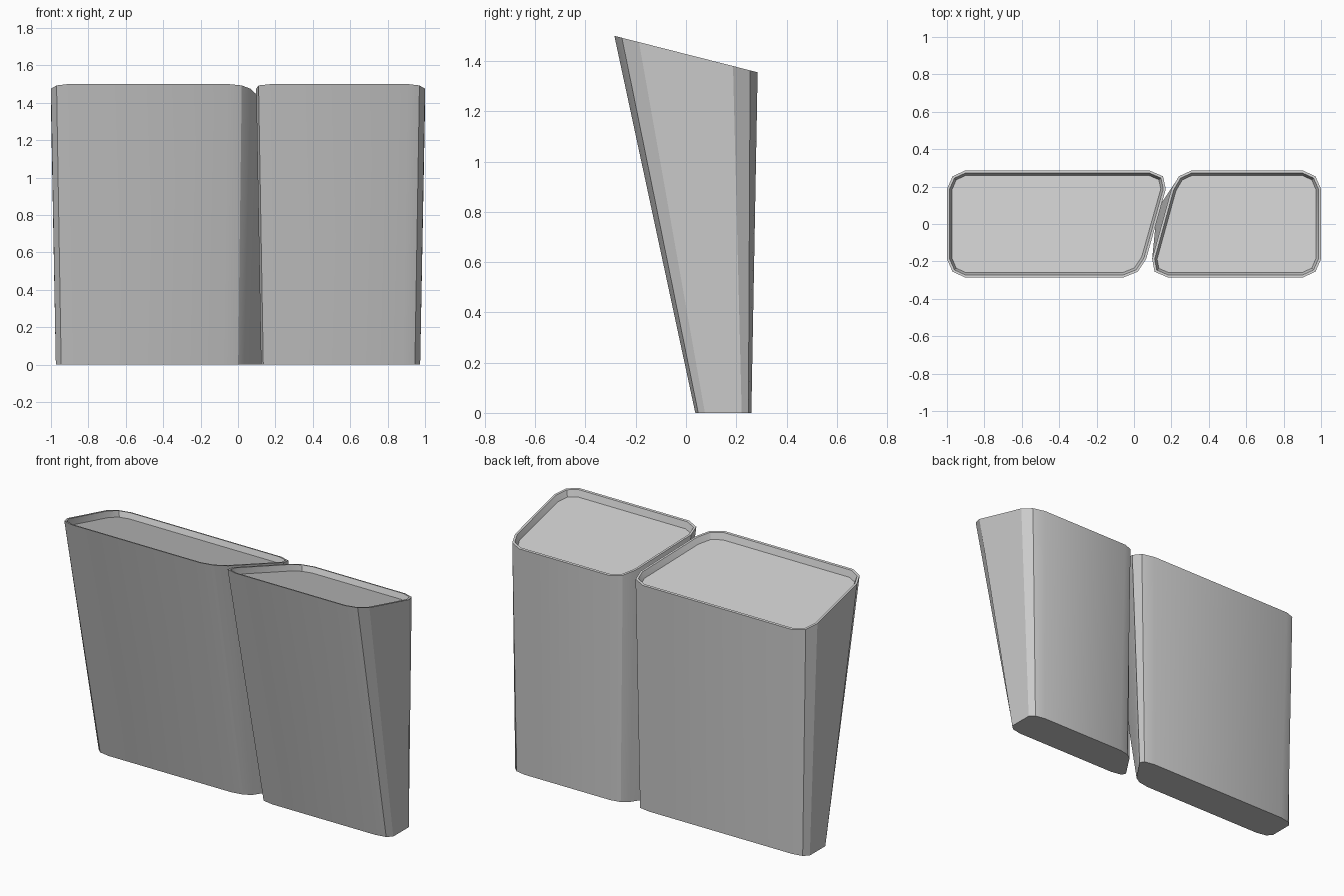
import bpy, bmesh, math
from mathutils import Vector

if "Cube" in bpy.data.objects:
    bpy.data.objects.remove(bpy.data.objects["Cube"])

Y_HALF = 0.285            # half depth of the opening
FOOT_Y = (0.037, 0.26)    # front and back of the foot
TOP_Z = (1.5, 1.355)      # opening height at front and back


def top_point(x, y):
    t = (y + Y_HALF) / (2 * Y_HALF)
    return Vector((x, y, TOP_Z[0] + t * (TOP_Z[1] - TOP_Z[0])))


def tapered_bin(name, outline):
    xs = [p[0] for p in outline]
    mid, half = (min(xs) + max(xs)) / 2, (max(xs) - min(xs)) / 2
    shrink = (half - 0.026) / half
    bm = bmesh.new()
    top, foot = [], []
    for x, y in outline:
        top.append(bm.verts.new(top_point(x, y)))
        t = (y + Y_HALF) / (2 * Y_HALF)
        foot.append(bm.verts.new((mid + (x - mid) * shrink,
                                  FOOT_Y[0] + t * (FOOT_Y[1] - FOOT_Y[0]), 0)))
    # Outer walls, foot and sloped top
    n = len(outline)
    for i in range(n):
        j = (i + 1) % n
        bm.faces.new((foot[i], foot[j], top[j], top[i]))
    bm.faces.new(foot[::-1])
    lid = bm.faces.new(top)
    bm.normal_update()
    # Narrow rim, then the recessed panel
    bmesh.ops.inset_region(bm, faces=[lid], thickness=0.013, use_even_offset=True)
    bmesh.ops.inset_region(bm, faces=[lid], thickness=0.013, use_even_offset=True)
    for v in lid.verts:
        v.co.z -= 0.035
    me = bpy.data.meshes.new(name)
    bm.to_mesh(me)
    bm.free()
    ob = bpy.data.objects.new(name, me)
    bpy.context.collection.objects.link(ob)
    bpy.ops.object.select_all(action='DESELECT')
    ob.select_set(True)
    bpy.context.view_layer.objects.active = ob
    bpy.ops.object.shade_smooth_by_angle(angle=math.radians(30))


# Straight outer end shared by both bins, corners chamfered in two steps
end = [(0.905, -0.285), (0.97, -0.255), (1.0, -0.187),
       (1.0, 0.187), (0.97, 0.255), (0.905, 0.285)]

# Wide bin: mirrored end on the left, slanted side on the right
tapered_bin("wide_bin", [(0.0, -0.285), (0.02, -0.283), (0.02, -0.255), (0.065, -0.187)][2:]
            + [(0.17, 0.187), (0.155, 0.255), (0.085, 0.285)]
            + [(-x, y) for x, y in end[::-1]] + [(-0.055, -0.285)])

# Narrow bin: slanted side on the left, straight end on the right
tapered_bin("narrow_bin", end + [(0.305, 0.285), (0.24, 0.255), (0.2, 0.187),
                                 (0.097, -0.187), (0.11, -0.255), (0.18, -0.285)])
